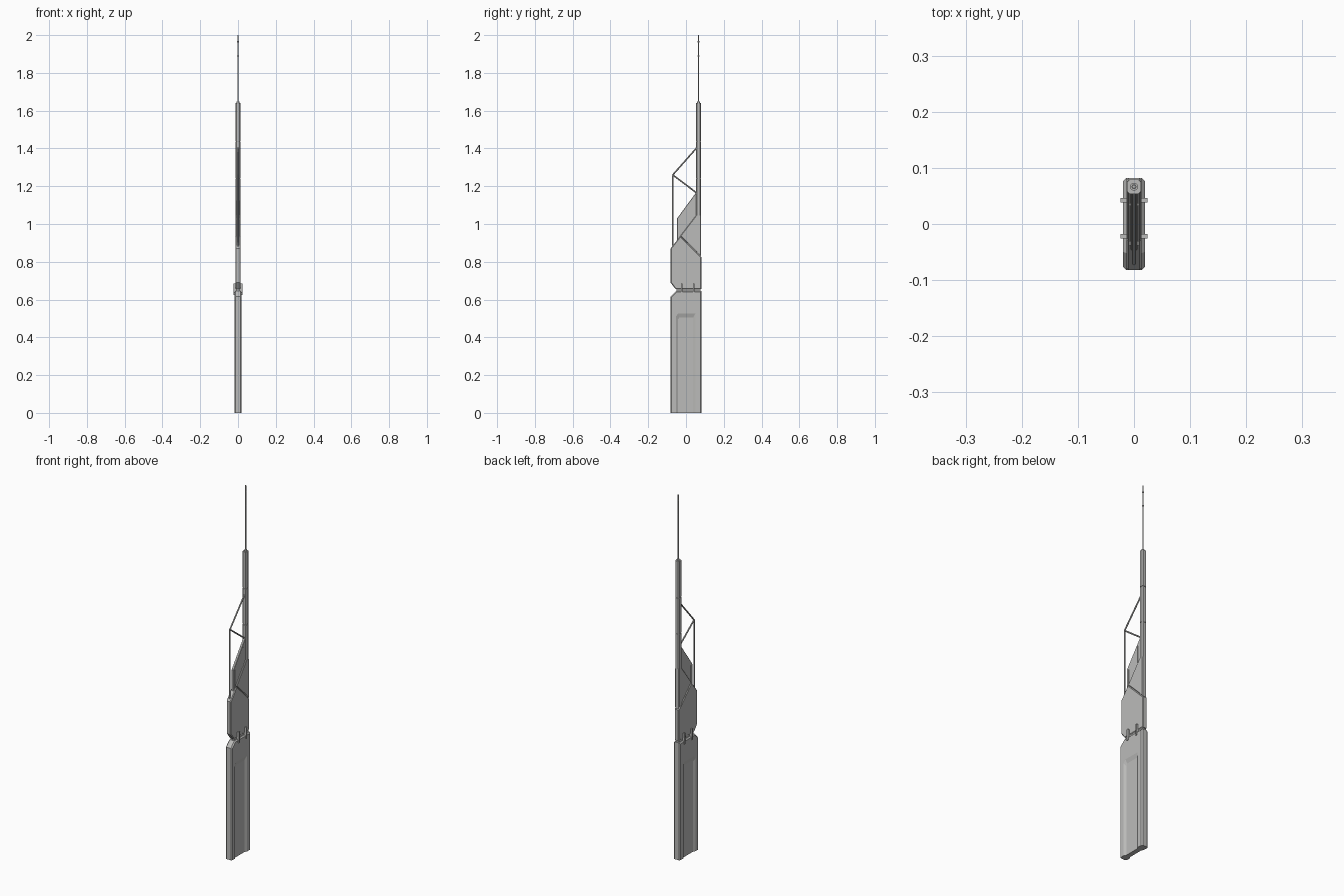
import bpy, bmesh
from mathutils import Vector

if "Cube" in bpy.data.objects:
    bpy.data.objects.remove(bpy.data.objects["Cube"])

grey = bpy.data.materials.new("mid_grey")
grey.diffuse_color = (0.5, 0.5, 0.49, 1)
grey.use_nodes = True
grey.node_tree.nodes["Principled BSDF"].inputs["Base Color"].default_value = grey.diffuse_color


def finish(name, bm):
    bmesh.ops.recalc_face_normals(bm, faces=bm.faces[:])
    me = bpy.data.meshes.new(name)
    bm.to_mesh(me)
    bm.free()
    me.materials.append(grey)
    ob = bpy.data.objects.new(name, me)
    bpy.context.collection.objects.link(ob)
    return ob


def slab(name, pts, hw, chamfer=0.0):
    """Extrude a (y, z) outline across x and chamfer its rim, leaving the ground edge sharp."""
    bm = bmesh.new()
    a = [bm.verts.new((-hw, y, z)) for y, z in pts]
    b = [bm.verts.new((hw, y, z)) for y, z in pts]
    bm.faces.new(a)
    bm.faces.new(b[::-1])
    n = len(pts)
    for i in range(n):
        j = (i + 1) % n
        bm.faces.new((a[i], b[i], b[j], a[j]))
    if chamfer:
        rim = [e for e in bm.edges
               if abs(e.verts[0].co.x - e.verts[1].co.x) < 1e-6
               and max(v.co.z for v in e.verts) > 1e-5]
        bmesh.ops.bevel(bm, geom=rim, offset=chamfer, segments=1, affect='EDGES')
    return finish(name, bm)


def box(name, x, y, z):
    ob = slab(name, [(y[0], z[0]), (y[1], z[0]), (y[1], z[1]), (y[0], z[1])], (x[1] - x[0]) / 2)
    ob.location.x = (x[0] + x[1]) / 2
    return ob


def post(name, z0, z1, y, h, c):
    """Upright square post with cut corners."""
    ring = [(h, c - h), (h, h - c), (h - c, h), (c - h, h),
            (-h, h - c), (-h, c - h), (c - h, -h), (h - c, -h)]
    bm = bmesh.new()
    f = bm.faces.new([bm.verts.new((px, y + py, z0)) for px, py in ring])
    ext = bmesh.ops.extrude_face_region(bm, geom=[f], use_keep_orig=True)
    bmesh.ops.translate(bm, vec=(0, 0, z1 - z0),
                        verts=[v for v in ext['geom'] if isinstance(v, bmesh.types.BMVert)])
    return finish(name, bm)


def rod(name, p, q, r, sides=8):
    p, q = Vector((0, *p)), Vector((0, *q))
    bm = bmesh.new()
    bmesh.ops.create_cone(bm, cap_ends=True, segments=sides, radius1=r, radius2=r, depth=(q - p).length)
    ob = finish(name, bm)
    ob.location = (p + q) / 2
    ob.rotation_mode = 'QUATERNION'
    ob.rotation_quaternion = (q - p).to_track_quat('Z', 'Y')
    return ob


# lower body with shallow recessed side panels
lower = slab("lower_body", [(-0.082, 0), (0.082, 0), (0.082, 0.645), (-0.052, 0.645), (-0.082, 0.615)],
             0.0195, 0.006)
outer = [(-0.056, -0.05), (0.052, -0.05), (0.052, 0.53), (-0.042, 0.53), (-0.056, 0.512)]
inner = [(-0.042, -0.05), (0.038, -0.05), (0.038, 0.505), (-0.035, 0.505), (-0.042, 0.495)]
for side, s in (("left", -1), ("right", 1)):
    bm = bmesh.new()
    a = [bm.verts.new((s * 0.0205, y, z)) for y, z in outer]
    b = [bm.verts.new((s * 0.0125, y, z)) for y, z in inner]
    bm.faces.new(a)
    bm.faces.new(b[::-1])
    for i in range(5):
        j = (i + 1) % 5
        bm.faces.new((a[i], b[i], b[j], a[j]))
    cutter = finish("panel_cutter_" + side, bm)
    cutter.hide_render = True
    cutter.hide_viewport = True
    cutter.display_type = 'WIRE'
    m = lower.modifiers.new("panel_" + side, 'BOOLEAN')
    m.operation = 'DIFFERENCE'
    m.solver = 'EXACT'
    m.object = cutter

# narrow waist and side clips
box("waist", (-0.010, 0.010), (-0.050, 0.076), (0.635, 0.67))
for y in (-0.022, 0.042):
    for s in (-1, 1):
        box("side_clip", tuple(sorted((s * 0.010, s * 0.024))), (y - 0.004, y + 0.004), (0.625, 0.685))

# upper body in two pieces, split along the slanted seam
slab("upper_body", [(-0.055, 0.655), (-0.082, 0.69), (-0.082, 0.87), (-0.030, 0.936),
                    (0.082, 0.825), (0.082, 0.655)], 0.0135, 0.004)
slab("upper_wedge", [(-0.030, 0.937), (0.055, 1.048), (0.079, 1.048), (0.079, 0.829)], 0.0125, 0.003)

# thin fin with two ribs above the slope
slab("fin", [(-0.047, 0.90), (-0.047, 1.03), (0.056, 1.17), (0.056, 1.03)], 0.0065, 0.002)
box("fin_rib_front", (-0.0085, 0.0085), (-0.038, -0.030), (0.91, 1.025))
box("fin_rib_rear", (-0.0085, 0.0085), (0.032, 0.037), (1.0, 1.125))

# segmented mast with recessed joints
MY = 0.0665
for z0, z1 in ((0.84, 1.238), (1.242, 1.436), (1.440, 1.64)):
    post("mast_section", z0, z1, MY, 0.0127, 0.005)
post("mast_core", 1.0, 1.635, MY, 0.0105, 0.004)

# antenna
rod("antenna_base", (MY, 1.63), (MY, 1.648), 0.007, 12)
rod("antenna", (MY, 1.64), (MY, 2.0), 0.0032)
for z in (1.89, 1.965):
    rod("antenna_ring", (MY, z - 0.003), (MY, z + 0.003), 0.0045)

# open rod frame in front of the mast
rod("frame_upright", (-0.070, 0.86), (-0.070, 1.262), 0.004)
rod("frame_upper_brace", (-0.070, 1.26), (0.058, 1.405), 0.004)
rod("frame_lower_brace", (-0.070, 1.26), (0.056, 1.165), 0.004)
